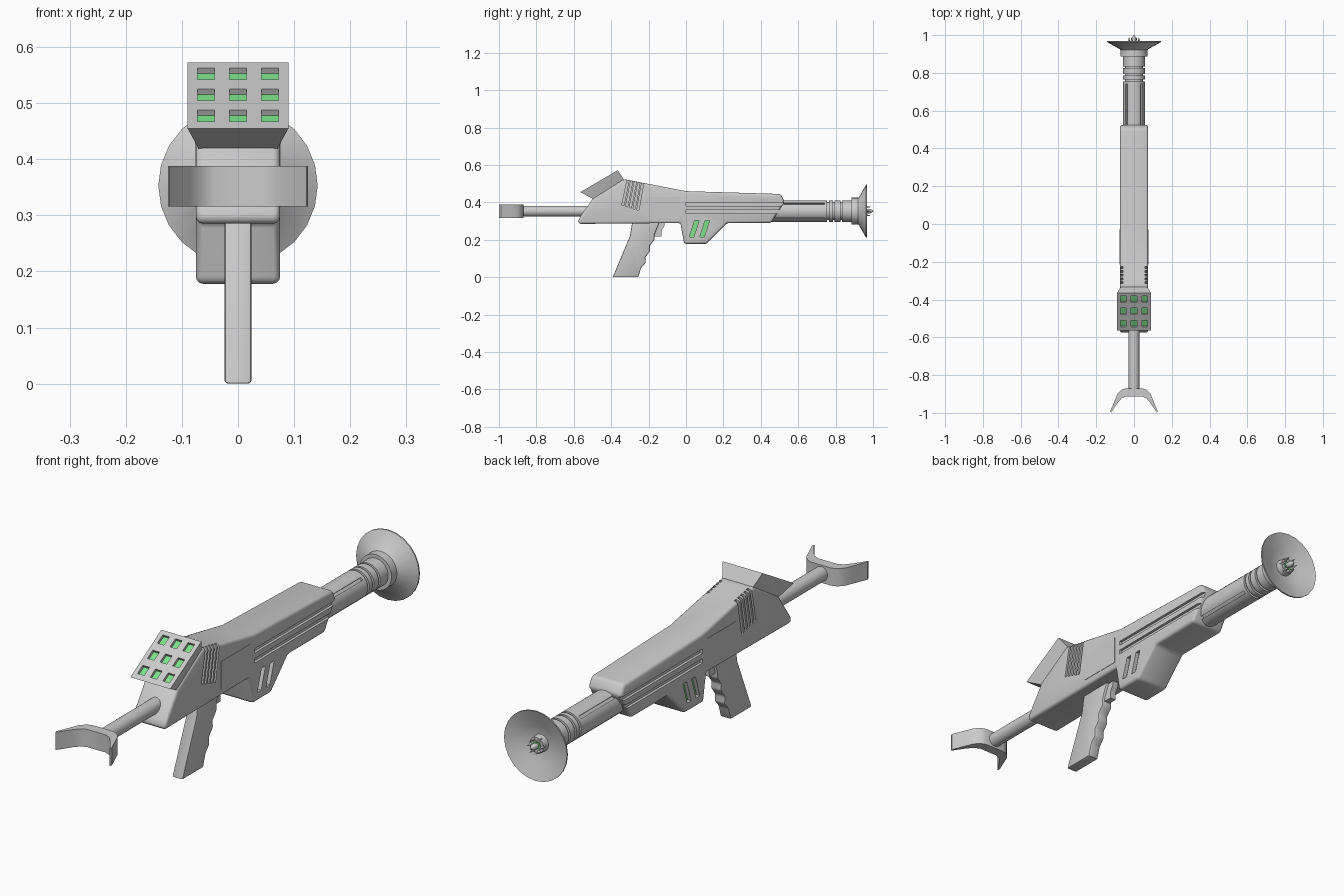
import bpy, bmesh, math
from mathutils import Vector, Matrix

if "Cube" in bpy.data.objects:
    bpy.data.objects.remove(bpy.data.objects["Cube"])

AXIS_Z = 0.353  # height of the barrel / stock axis
green = bpy.data.materials.new("green_glow")
green.diffuse_color = (0.2, 0.75, 0.25, 1)
green.use_nodes = True
green.node_tree.nodes["Principled BSDF"].inputs["Base Color"].default_value = green.diffuse_color


def add_prism(bm, pts, a, b, axis="x"):
    """Extrude a 2D outline: (y,z) along x, or (x,y) along z."""
    place = (lambda p, h: (h, p[0], p[1])) if axis == "x" else (lambda p, h: (p[0], p[1], h))
    lo = [bm.verts.new(place(p, a)) for p in pts]
    hi = [bm.verts.new(place(p, b)) for p in pts]
    bm.faces.new(lo)
    bm.faces.new(hi[::-1])
    n = len(pts)
    for i in range(n):
        bm.faces.new((lo[i], hi[i], hi[(i + 1) % n], lo[(i + 1) % n]))


def add_box(bm, matrix, size):
    bmesh.ops.create_cube(bm, size=1, matrix=matrix @ Matrix.Diagonal((*size, 1)))


def make(name, bm, mat=None):
    bmesh.ops.recalc_face_normals(bm, faces=bm.faces)
    me = bpy.data.meshes.new(name)
    bm.to_mesh(me)
    bm.free()
    ob = bpy.data.objects.new(name, me)
    bpy.context.collection.objects.link(ob)
    if mat:
        me.materials.append(mat)
    return ob


def activate(ob):
    bpy.ops.object.select_all(action="DESELECT")
    ob.select_set(True)
    bpy.context.view_layer.objects.active = ob


def bevel(ob, width, segments=3):
    activate(ob)
    m = ob.modifiers.new("bevel", "BEVEL")
    m.width, m.segments, m.limit_method = width, segments, "ANGLE"
    m.angle_limit = math.radians(25)
    bpy.ops.object.modifier_apply(modifier=m.name)


def cut(ob, bm):
    cutter = make("cutter", bm)
    cutter.hide_render = True
    activate(ob)
    m = ob.modifiers.new("cut", "BOOLEAN")
    m.object, m.operation, m.solver = cutter, "DIFFERENCE", "EXACT"
    bpy.ops.object.modifier_apply(modifier=m.name)
    bpy.data.objects.remove(cutter)


def smooth(ob, angle=35):
    activate(ob)
    bpy.ops.object.shade_smooth_by_angle(angle=math.radians(angle))


def lathe(name, prof, n=24, mat=None):
    """Revolve (y, radius) points about the barrel axis; radius 0 closes the ends."""
    bm = bmesh.new()
    rings = []
    for y, r in prof:
        if r == 0:
            rings.append([bm.verts.new((0, y, AXIS_Z))] * n)
        else:
            rings.append([bm.verts.new((r * math.cos(2 * math.pi * i / n), y,
                          AXIS_Z + r * math.sin(2 * math.pi * i / n))) for i in range(n)])
    for a, b in zip(rings, rings[1:]):
        for i in range(n):
            j = (i + 1) % n
            bm.faces.new(list(dict.fromkeys((a[i], a[j], b[j], b[i]))))
    return make(name, bm, mat)


# main body with forward bulge
bm = bmesh.new()
add_prism(bm, [(-0.575, 0.285), (-0.03, 0.29), (-0.01, 0.178), (0.11, 0.178), (0.22, 0.29),
               (0.455, 0.29), (0.528, 0.405), (0.505, 0.445), (0, 0.46), (-0.335, 0.525),
               (-0.495, 0.425), (-0.575, 0.31)], -0.075, 0.075)
body = make("body", bm)
bevel(body, 0.018)

# side vents, long grooves and slanted light slots
strips = [[(0.018 + d, 0.215), (0.042 + d, 0.215), (0.07 + d, 0.303), (0.046 + d, 0.303)]
          for d in (0, 0.056)]
bm = bmesh.new()
for s in (-1, 1):
    for i in range(5):
        y, z = -0.343 + 0.02 * i, 0.385 - 0.006 * i
        add_prism(bm, [(y, z), (y + 0.011, z - 0.003), (y + 0.047, 0.56), (y + 0.036, 0.56)],
                  s * 0.058, s * 0.1)
    for z in (0.341, 0.381):
        add_prism(bm, [(0, z), (0.6, z), (0.6, z + 0.018), (0, z + 0.018)], s * 0.064, s * 0.1)
    for p in strips:
        add_prism(bm, p, s * 0.058, s * 0.1)
cut(body, bm)
smooth(body)

# green slot inserts
bm = bmesh.new()
for s in (-1, 1):
    for p in strips:
        add_prism(bm, p, s * 0.05, s * 0.0595)
make("light_slots", bm, green)

# thin side panels
for s, side in ((-1, "left"), (1, "right")):
    bm = bmesh.new()
    add_prism(bm, [(-0.215, 0.315), (-0.03, 0.315), (-0.03, 0.43), (-0.215, 0.43)],
              s * 0.07, s * 0.0765)
    make("side_panel_" + side, bm)

# tilted rear display, flaring out from the body
low, high = Vector((0, -0.565, 0.455)), Vector((0, -0.365, 0.572))
bm = bmesh.new()
corners = [[(x * w, y, z) for x, y, z in ((-1, *a), (1, *a), (1, *b), (-1, *b))]
           for w, a, b in ((0.09, low.yz, high.yz), (0.068, (-0.49, 0.415), (-0.33, 0.518)))]
for loop in corners:
    for c in loop:
        bm.verts.new(c)
bmesh.ops.convex_hull(bm, input=bm.verts)
bmesh.ops.dissolve_limit(bm, angle_limit=0.03, verts=bm.verts, edges=bm.edges)
display = make("rear_display", bm)
u = (high - low).normalized()
n = Vector((1, 0, 0)).cross(u)
frame = Matrix((Vector((1, 0, 0)), u, n)).transposed().to_4x4()
holes, cells = bmesh.new(), bmesh.new()
for t in (0.19, 0.51, 0.83):
    for x in (-0.057, 0, 0.057):
        p = low.lerp(high, t) + Vector((x, 0, 0))
        add_box(holes, Matrix.Translation(p) @ frame, (0.03, 0.04, 0.024))
        add_box(cells, Matrix.Translation(p - n * 0.0135) @ frame, (0.03, 0.04, 0.005))
cut(display, holes)
make("display_cells", cells, green)

# grip with finger grooves, and trigger
bm = bmesh.new()
add_prism(bm, [(-0.285, 0.31), (-0.3, 0.22), (-0.392, 0.0), (-0.255, 0.0), (-0.24, 0.05),
               (-0.215, 0.078), (-0.217, 0.108), (-0.192, 0.14), (-0.194, 0.168),
               (-0.168, 0.2), (-0.168, 0.23), (-0.135, 0.31)], -0.024, 0.024)
grip = make("grip", bm)
bevel(grip, 0.006, 2)
smooth(grip)
bm = bmesh.new()
add_prism(bm, [(-0.175, 0.218), (-0.132, 0.218), (-0.13, 0.25), (-0.115, 0.275),
               (-0.115, 0.3), (-0.175, 0.3)], -0.013, 0.013)
make("trigger", bm)

# stock rod and shoulder rest
smooth(lathe("stock_rod", [(-0.89, 0), (-0.89, 0.029), (-0.5, 0.029), (-0.5, 0)]))
half = [(0.045, -0.87), (0.068, -0.878), (0.088, -0.9), (0.1, -0.93), (0.125, -0.99),
        (0.122, -1.0), (0.085, -0.945), (0.065, -0.922), (0.042, -0.912)]
bm = bmesh.new()
add_prism(bm, half + [(-x, y) for x, y in half[::-1]], 0.316, 0.388, "z")
smooth(make("shoulder_rest", bm))

# barrel with ring grooves and lengthwise slots
prof = [(0.4, 0), (0.4, 0.057)]
for y in (0.755, 0.785, 0.825):
    prof += [(y, 0.057), (y, 0.048), (y + 0.01, 0.048), (y + 0.01, 0.057)]
prof += [(0.93, 0.057), (0.93, 0)]
barrel = lathe("barrel", prof, 32)
bm = bmesh.new()
for k in range(4):
    rot = Matrix.Rotation(math.radians(45 + 90 * k), 4, "Y")
    add_box(bm, Matrix.Translation((0, 0.59, AXIS_Z)) @ rot @ Matrix.Translation((0.06, 0, 0)),
            (0.024, 0.3, 0.012))
cut(barrel, bm)
smooth(barrel)

# muzzle collar and dish
smooth(lathe("muzzle_collar", [(0.886, 0), (0.886, 0.072), (0.925, 0.072), (0.925, 0)]))
smooth(lathe("dish", [(0.915, 0), (0.915, 0.068), (0.925, 0.075), (0.963, 0.142),
                      (0.969, 0.142), (0.945, 0.075), (0.935, 0.04), (0.935, 0)]))

# emitter: hub, green ring, centre spike and prongs
smooth(lathe("emitter_hub", [(0.93, 0), (0.93, 0.036), (0.962, 0.032), (0.962, 0)], 16))
lathe("emitter_light", [(0.96, 0), (0.96, 0.018), (0.966, 0.018), (0.966, 0)], 16, green)
smooth(lathe("emitter_spike", [(0.96, 0), (0.96, 0.012), (0.985, 0.012), (1.0, 0.003), (1.0, 0)], 12))
bm = bmesh.new()
for k in range(6):
    rot = Matrix.Rotation(math.radians(60 * k), 4, "Y")
    bmesh.ops.create_cone(bm, cap_ends=True, segments=4, radius1=0.009, radius2=0.001, depth=0.035,
                          matrix=Matrix.Translation((0, 0.97, AXIS_Z)) @ rot
                          @ Matrix.Translation((0.026, 0, 0)) @ Matrix.Rotation(-math.pi / 2, 4, "X"))
make("emitter_prongs", bm)
